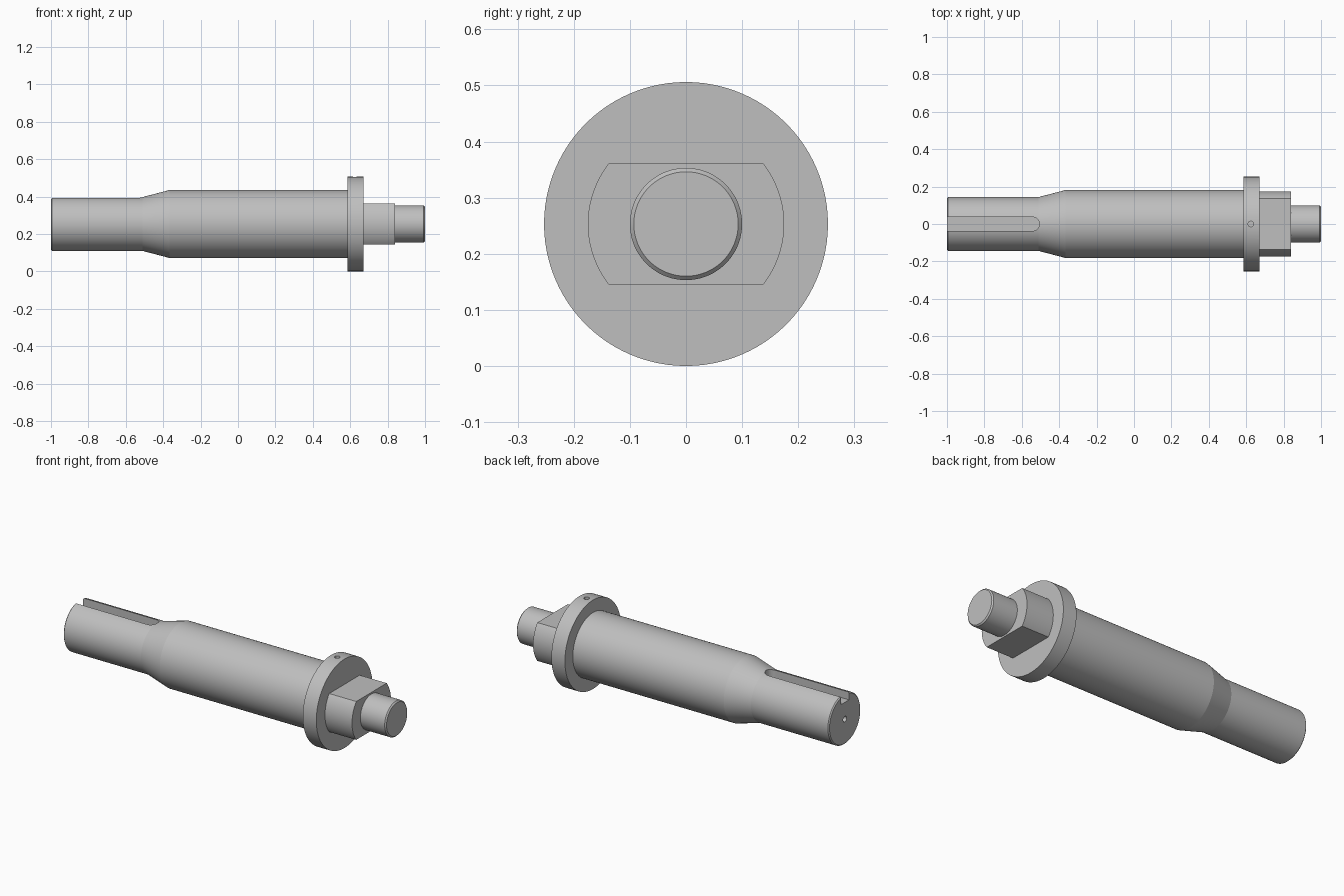
import bpy, bmesh, math
from mathutils import Matrix, Vector

if "Cube" in bpy.data.objects:
    bpy.data.objects.remove(bpy.data.objects["Cube"])

AXIS_Z = 0.253   # height of the shaft centreline
SEGMENTS = 96

steel = bpy.data.materials.new("steel grey")
steel.use_nodes = True
colour = (0.52, 0.52, 0.52, 1)
steel.diffuse_color = colour
steel.node_tree.nodes["Principled BSDF"].inputs["Base Color"].default_value = colour


def finish(name, bm):
    bmesh.ops.recalc_face_normals(bm, faces=bm.faces)
    mesh = bpy.data.meshes.new(name)
    bm.to_mesh(mesh)
    bm.free()
    mesh.materials.append(steel)
    obj = bpy.data.objects.new(name, mesh)
    bpy.context.collection.objects.link(obj)
    return obj


def lathe(name, profile):
    """Turn (x, radius) pairs around the shaft axis, with flat end caps."""
    bm = bmesh.new()
    rings = []
    for x, r in profile:
        angles = [math.tau * i / SEGMENTS for i in range(SEGMENTS)]
        rings.append([bm.verts.new((x, r * math.cos(a), AXIS_Z + r * math.sin(a)))
                      for a in angles])
    for a, b in zip(rings, rings[1:]):
        for i in range(SEGMENTS):
            j = (i + 1) % SEGMENTS
            bm.faces.new((a[i], a[j], b[j], b[i]))
    bm.faces.new(rings[0])
    bm.faces.new(rings[-1])
    return finish(name, bm)


def prism(name, outline, bottom, top):
    """Extrude an (x, y) outline vertically."""
    bm = bmesh.new()
    face = bm.faces.new([bm.verts.new((x, y, bottom)) for x, y in outline])
    moved = bmesh.ops.extrude_face_region(bm, geom=[face])["geom"]
    verts = [v for v in moved if isinstance(v, bmesh.types.BMVert)]
    bmesh.ops.translate(bm, verts=verts, vec=(0, 0, top - bottom))
    return finish(name, bm)


def drill(name, centre, radius, length, direction):
    bm = bmesh.new()
    turn = Vector((0, 0, 1)).rotation_difference(Vector(direction)).to_matrix().to_4x4()
    bmesh.ops.create_cone(bm, cap_ends=True, segments=24, radius1=radius,
                          radius2=radius, depth=length,
                          matrix=Matrix.Translation(centre) @ turn)
    return finish(name, bm)


# Turned body: drive end, taper, main journal, flange, flatted block, end spigot
shaft = lathe("shaft", [
    (-1, 0.138), (-0.994, 0.144), (-0.51, 0.144), (-0.365, 0.182),
    (0.585, 0.182), (0.585, 0.253), (0.67, 0.253), (0.67, 0.175),
    (0.84, 0.175), (0.84, 0.1), (0.993, 0.1), (1, 0.093)])

# Round-ended keyway
w = 0.037
arc = [(-0.542 + w * math.cos(a), w * math.sin(a))
       for a in (math.pi * (i / 16 - 0.5) for i in range(17))]
cutters = [prism("keyway_cutter", [(-1.1, -w)] + arc + [(-1.1, w)],
                 AXIS_Z + 0.095, AXIS_Z + 0.3)]

# Spanner flats above and below the block
for side, name in ((1, "upper_flat_cutter"), (-1, "lower_flat_cutter")):
    low, high = sorted((AXIS_Z + side * 0.109, AXIS_Z + side * 0.24))
    cutters.append(prism(name, [(0.67, -0.3), (0.9, -0.3), (0.9, 0.3), (0.67, 0.3)],
                         low, high))

# Flange oil hole and centre hole in the drive end
cutters.append(drill("flange_hole_cutter", (0.625, 0, 2 * AXIS_Z), 0.015, 0.1, (0, 0, 1)))
cutters.append(drill("centre_hole_cutter", (-1, 0, AXIS_Z), 0.016, 0.1, (1, 0, 0)))

bpy.ops.object.select_all(action='DESELECT')
bpy.context.view_layer.objects.active = shaft
shaft.select_set(True)
for cutter in cutters:
    cutter.hide_render = True
    mod = shaft.modifiers.new(cutter.name, 'BOOLEAN')
    mod.operation = 'DIFFERENCE'
    mod.solver = 'EXACT'
    mod.object = cutter
    bpy.ops.object.modifier_apply(modifier=mod.name)
    bpy.data.objects.remove(cutter)

bpy.ops.object.shade_smooth_by_angle(angle=math.radians(10))
